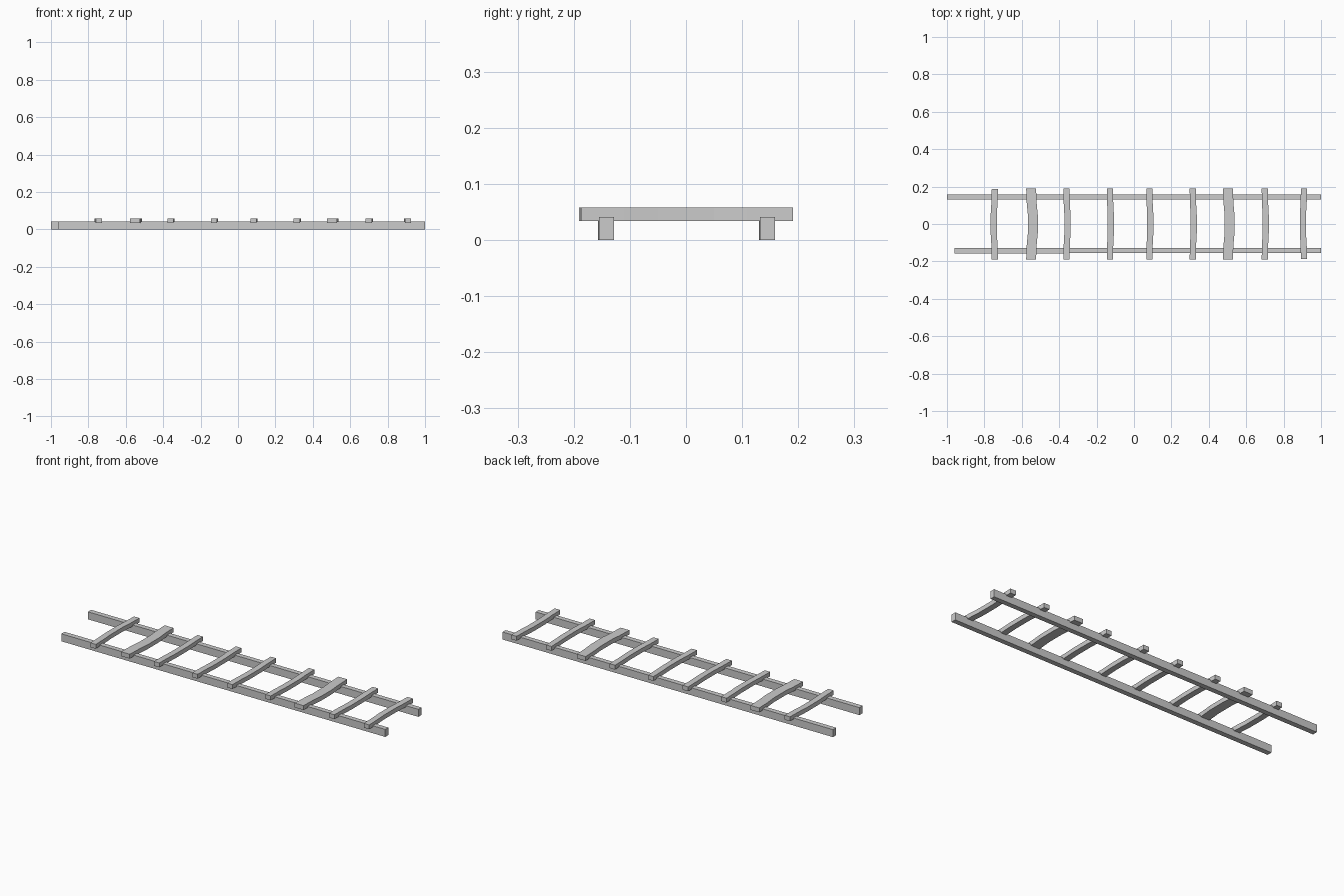
import bpy, bmesh

if "Cube" in bpy.data.objects:
    bpy.data.objects.remove(bpy.data.objects["Cube"])


def plank(name, sections, z0, z1, along_x):
    """Box swept through (position, side offset low, side offset high) sections."""
    bm = bmesh.new()
    rings = []
    for p, a, b in sections:
        pts = [(a, z0), (b, z0), (b, z1), (a, z1)]
        rings.append([bm.verts.new((p, s, z) if along_x else (s, p, z)) for s, z in pts])
    for r, q in zip(rings, rings[1:]):
        for i in range(4):
            j = (i + 1) % 4
            bm.faces.new((r[i], r[j], q[j], q[i]))
    bm.faces.new(rings[0])
    bm.faces.new(rings[-1])
    bmesh.ops.recalc_face_normals(bm, faces=bm.faces)
    mesh = bpy.data.meshes.new(name)
    bm.to_mesh(mesh)
    bm.free()
    obj = bpy.data.objects.new(name, mesh)
    bpy.context.collection.objects.link(obj)
    return obj


# Long side rails, the front one slightly shorter
plank("front_rail", [(-0.96, -0.157, -0.129), (1.0, -0.155, -0.128)], 0, 0.041, True)
plank("back_rail", [(-1.0, 0.130, 0.158), (1.0, 0.132, 0.159)], 0, 0.041, True)

# Slightly bowed rungs: centre x, width, sideways bow, y shift
rungs = [
    (-0.744, 0.033, -0.006, -0.002), (-0.550, 0.053, 0.009, 0), (-0.361, 0.033, 0.005, 0),
    (-0.129, 0.033, 0.005, 0), (0.082, 0.033, 0.005, 0), (0.314, 0.033, 0.005, 0),
    (0.502, 0.053, 0.009, 0), (0.699, 0.033, 0.005, 0), (0.909, 0.033, -0.006, 0.002),
]
for n, (x, w, bow, dy) in enumerate(rungs, 1):
    sections = []
    for y, k in [(-0.189, 0), (-0.11, 0.35), (-0.05, 1), (0.05, 1), (0.11, 0.35), (0.189, 0)]:
        c = x + bow * k
        sections.append((y + dy * (k == 0), c - w / 2, c + w / 2))
    plank(f"rung_{n}", sections, 0.034, 0.058, False)
